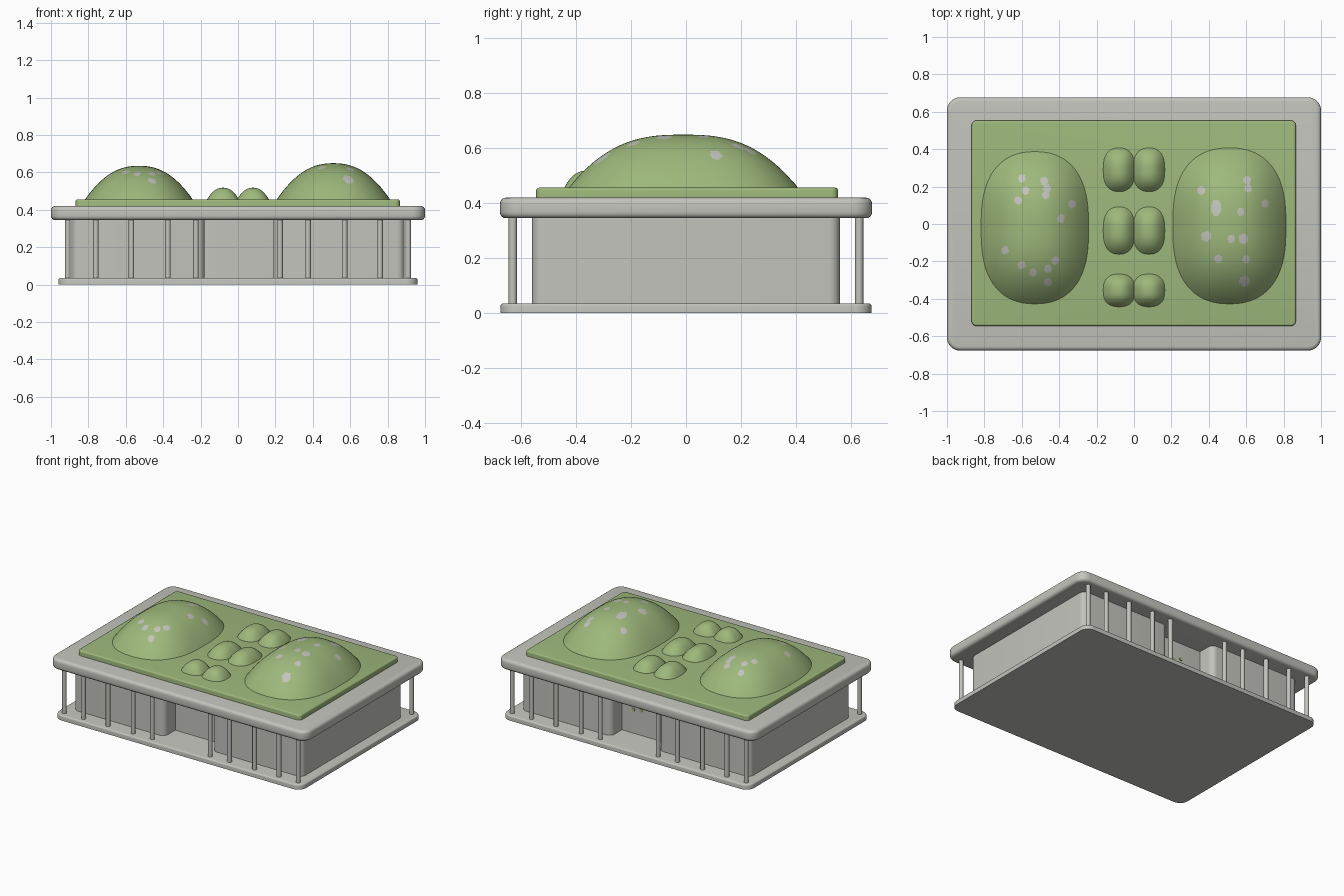
import bpy, bmesh, math
from mathutils import Matrix

if "Cube" in bpy.data.objects:
    bpy.data.objects.remove(bpy.data.objects["Cube"])


def material(name, rgb):
    m = bpy.data.materials.new(name)
    m.diffuse_color = (*rgb, 1)
    m.use_nodes = True
    m.node_tree.nodes["Principled BSDF"].inputs["Base Color"].default_value = m.diffuse_color
    return m


GREY = material("warm grey", (0.55, 0.55, 0.51))
GREEN = material("grass green", (0.34, 0.48, 0.20))


def finish(bm, name, *mats):
    bmesh.ops.recalc_face_normals(bm, faces=bm.faces)
    me = bpy.data.meshes.new(name)
    bm.to_mesh(me)
    bm.free()
    ob = bpy.data.objects.new(name, me)
    bpy.context.collection.objects.link(ob)
    for m in mats:
        me.materials.append(m)
    bpy.ops.object.select_all(action='DESELECT')
    bpy.context.view_layer.objects.active = ob
    ob.select_set(True)
    bpy.ops.object.shade_smooth_by_angle(angle=math.radians(35))
    return ob


def slab(name, x0, x1, y0, y1, z0, z1, corner, edge, mat, bottom=False):
    """Rounded rectangle prism with softened rims."""
    bm = bmesh.new()
    ring = []
    for k, (cx, cy) in enumerate([(x1 - corner, y1 - corner), (x0 + corner, y1 - corner),
                                  (x0 + corner, y0 + corner), (x1 - corner, y0 + corner)]):
        for i in range(9):
            a = (k + i / 8) * math.pi / 2
            ring.append(bm.verts.new((cx + corner * math.cos(a), cy + corner * math.sin(a), z0)))
    base = bm.faces.new(ring)
    top = bmesh.ops.extrude_face_region(bm, geom=[base], use_keep_orig=True)["geom"]
    for v in top:
        if isinstance(v, bmesh.types.BMVert):
            v.co.z = z1
    if edge:
        rims = [e for e in bm.edges if all(v.co.z > z1 - 1e-5 for v in e.verts)
                or (bottom and all(v.co.z < z0 + 1e-5 for v in e.verts))]
        bmesh.ops.bevel(bm, geom=rims, offset=edge, segments=4, profile=0.5, affect='EDGES')
    return finish(bm, name, mat)


def mound(name, cx, cy, rx, ry, h, spots=(), rings=20, segs=48):
    """Grassy superelliptic hill; spots (x, y[, rx, ry]) are coloured grey."""
    bm = bmesh.new()
    z0 = 0.452
    px, py = 2.3, 2.7

    def sp(c, p):
        return math.copysign(abs(c) ** (2 / p), c)

    loops = []
    for i in range(1, rings + 1):
        t = i / rings
        loop = []
        for j in range(segs):
            a = math.tau * j / segs
            u, v = t * sp(math.cos(a), px), t * sp(math.sin(a), py)
            z = h * (1 - abs(u) ** px - abs(v) ** py)
            loop.append(bm.verts.new((cx + rx * u, cy + ry * v, z0 + z)))
        loops.append(loop)
    peak = bm.verts.new((cx, cy, z0 + h))
    for j in range(segs):
        k = (j + 1) % segs
        bm.faces.new((peak, loops[0][j], loops[0][k]))
        for a, b in zip(loops, loops[1:]):
            bm.faces.new((a[j], b[j], b[k], a[k]))
    for f in bm.faces:
        c = f.calc_center_median()
        for s in spots:
            sx, sy = s[2:] or (0.02, 0.022)
            if ((c.x - s[0]) / sx) ** 2 + ((c.y - s[1]) / sy) ** 2 < 1:
                f.material_index = 1
    return finish(bm, name, GREEN, GREY)


# Floor, roof and lawn slabs
slab("floor_slab", -0.96, 0.96, -0.675, 0.675, 0, 0.035, 0.06, 0.01, GREY)
slab("roof_slab", -1, 1, -0.677, 0.677, 0.345, 0.42, 0.07, 0.022, GREY, True)
slab("roof_lawn", -0.868, 0.865, -0.545, 0.553, 0.41, 0.456, 0.025, 0.01, GREEN)

# Building body: two wings and a recessed centre
slab("left_wing", -0.89, -0.18, -0.56, 0.56, 0.03, 0.35, 0.04, 0, GREY)
slab("right_wing", 0.19, 0.89, -0.56, 0.56, 0.03, 0.35, 0.04, 0, GREY)
slab("centre_hall", -0.3, 0.3, -0.44, 0.44, 0.03, 0.35, 0.02, 0, GREY)

# Slim posts along front and back
for side, y in (("front", -0.63), ("back", 0.63)):
    for i, px in enumerate((0.225, 0.375, 0.57, 0.76, 0.91)):
        for s in (-1, 1):
            bm = bmesh.new()
            bmesh.ops.create_cone(bm, segments=12, radius1=0.015, radius2=0.015, depth=0.33,
                                  matrix=Matrix.Translation((s * px, y, 0.19)))
            finish(bm, f"{side}_post_{i}_{'left' if s < 0 else 'right'}", GREY)

# Large domes with grey skylights
left_spots = [(-.6, .245), (-.48, .23), (-.465, .19), (-.47, .155), (-.58, .18), (-.62, .125),
              (-.33, .105), (-.39, .03), (-.69, -.14), (-.6, -.22), (-.54, -.26),
              (-.46, -.24), (-.42, -.195), (-.46, -.31)]
right_spots = [(.36, .18), (.44, .085, .027, .045), (.57, .065), (.605, .235), (.61, .19),
               (.7, .11), (.385, -.065, .028, .028), (.52, -.08), (.585, -.08, .025, .028),
               (.45, -.185), (.6, -.19), (.59, -.305, .027, .03)]
mound("left_dome", -0.53, -0.02, 0.29, 0.41, 0.183, left_spots, 60, 200)
mound("right_dome", 0.51, -0.01, 0.305, 0.42, 0.197, right_spots, 60, 200)

# Paired small mounds down the middle
for i, (y, ry) in enumerate(((0.29, 0.12), (-0.035, 0.13), (-0.355, 0.09))):
    for s in (-1, 1):
        mound(f"small_mound_{i}_{'left' if s < 0 else 'right'}", s * 0.08, y, 0.087, ry, 0.066)

# Small green patches on the recessed back wall
for i, (x, z) in enumerate(((0.14, 0.26), (0.1, 0.2), (0.04, 0.21), (-0.02, 0.23))):
    bm = bmesh.new()
    bmesh.ops.create_cone(bm, cap_ends=True, segments=8, radius1=0.012, radius2=0.012, depth=0.006,
                          matrix=Matrix.Translation((x, 0.441, z)) @ Matrix.Rotation(math.pi / 2, 4, 'X'))
    finish(bm, f"wall_patch_{i}", GREEN)
